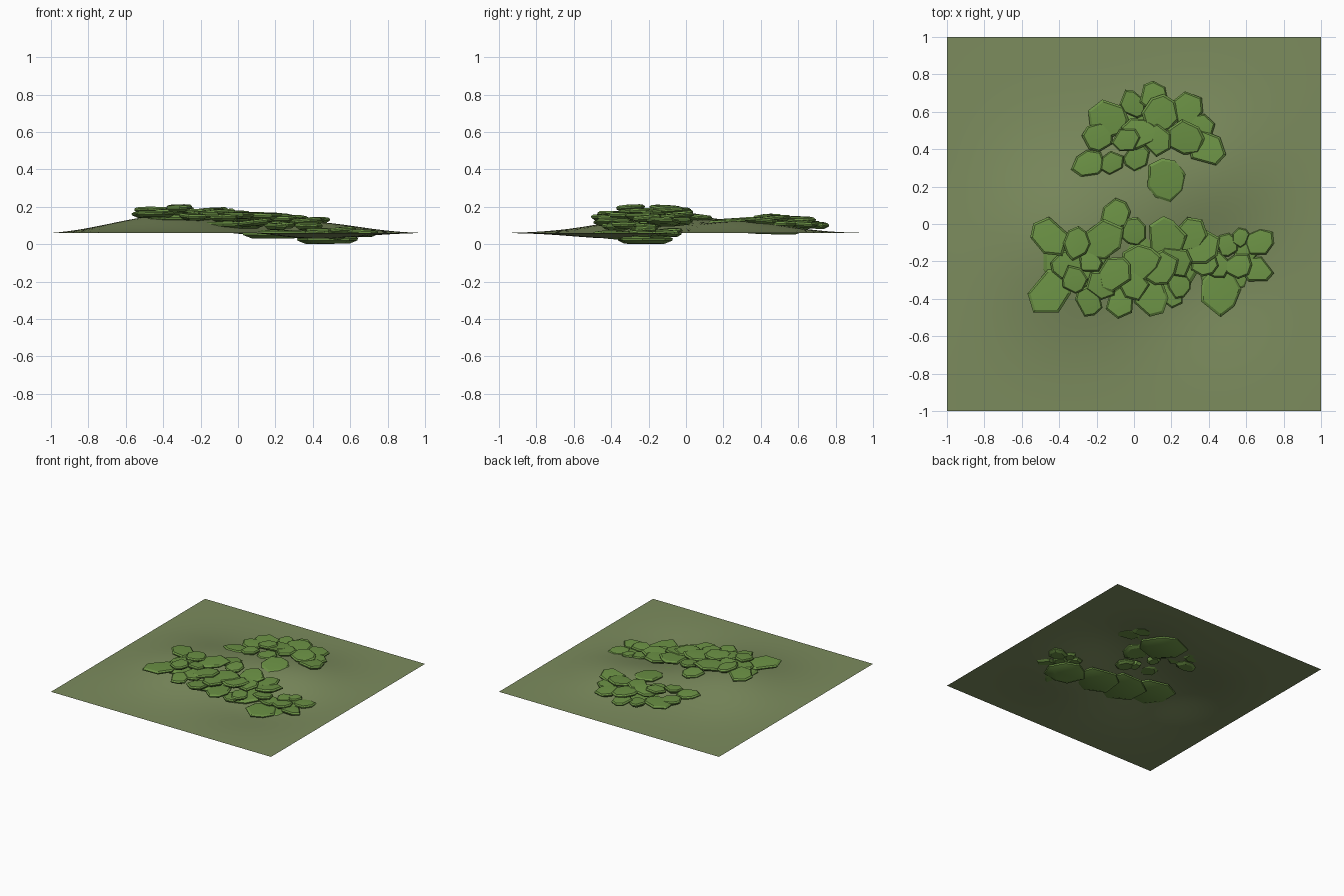
import bpy, bmesh, math, random
from mathutils import Matrix, Vector

if "Cube" in bpy.data.objects:
    bpy.data.objects.remove(bpy.data.objects["Cube"])

random.seed(4)


def material(name, color):
    m = bpy.data.materials.new(name)
    m.diffuse_color = (*color, 1)
    m.use_nodes = True
    m.node_tree.nodes["Principled BSDF"].inputs["Base Color"].default_value = m.diffuse_color
    return m


GROUND = material("ground_green", (0.20, 0.26, 0.11))
LEAF = material("leaf_green", (0.15, 0.29, 0.06))


# gentle hills and a hollow that fade out to a level border
def height(x, y):
    h = 0
    for cx, cy, amp, s in ((-.45, -.1, .115, .38), (.45, .3, .08, .30), (.45, -.35, -.055, .30)):
        h += amp * math.exp(-((x - cx) ** 2 + (y - cy) ** 2) / (2 * s * s))
    return .06 + h * (1 - x * x) * (1 - y * y)


def finish(bm, name, mat, angle):
    bmesh.ops.recalc_face_normals(bm, faces=bm.faces)
    me = bpy.data.meshes.new(name)
    bm.to_mesh(me)
    bm.free()
    ob = bpy.data.objects.new(name, me)
    bpy.context.collection.objects.link(ob)
    me.materials.append(mat)
    bpy.ops.object.select_all(action='DESELECT')
    ob.select_set(True)
    bpy.context.view_layer.objects.active = ob
    bpy.ops.object.shade_smooth_by_angle(angle=math.radians(angle))
    return ob


# one thick, irregular leaf pad built from stacked polygon rings
def add_leaf(bm, x, y, r, z, direction, tilt=.10, thick=.036, stretch=1.12):
    n = random.choice((6, 7, 7, 8))
    outline = []
    for i in range(n):
        a = 2 * math.pi * (i + random.uniform(-.22, .22)) / n
        k = r * random.uniform(.92, 1.14)
        outline.append(Vector((math.cos(a) * k * stretch, math.sin(a) * k * .95, 0)))
    mat = (Matrix.Translation((x, y, z)) @ Matrix.Rotation(direction, 4, 'Z')
           @ Matrix.Rotation(random.uniform(-tilt, tilt), 4, 'Y')
           @ Matrix.Rotation(random.uniform(-tilt, tilt), 4, 'X'))
    rings = []
    for scale, dz in ((.72, -.5), (.98, -.12), (1, .12), (.88, .38)):
        rings.append([bm.verts.new(mat @ Vector((p.x * scale, p.y * scale, dz * thick)))
                      for p in outline])
    for lo, hi in zip(rings, rings[1:]):
        for i in range(n):
            j = (i + 1) % n
            bm.faces.new((lo[i], lo[j], hi[j], hi[i]))
    bm.faces.new(rings[0][::-1])
    # slightly domed top
    top = bm.verts.new(mat @ Vector((0, 0, .5 * thick)))
    for i in range(n):
        bm.faces.new((rings[-1][i], rings[-1][(i + 1) % n], top))


def clump(name, centre, base_r, base_z, leaves):
    bm = bmesh.new()
    # root pad that pokes through the underside of the ground
    add_leaf(bm, *centre, base_r, base_z, 0, tilt=.02, thick=.045, stretch=1)
    for x, y, r, z in leaves:
        add_leaf(bm, x, y, r, z - .015, math.atan2(y - centre[1], x - centre[0]))
    return finish(bm, name, LEAF, 25)


# ground sheet
bm = bmesh.new()
bmesh.ops.create_grid(bm, x_segments=40, y_segments=40, size=1)
for v in bm.verts:
    v.co.z = height(v.co.x, v.co.y)
finish(bm, "ground_patch", GROUND, 40)

# leaf clumps: x, y, radius, height of each leaf
clump("back_clump", (.11, .46), .18, .078, [
    (.11, .68, .08, .12), (.28, .62, .09, .125), (.14, .59, .10, .145), (.35, .52, .08, .125),
    (.39, .40, .10, .14), (.27, .46, .10, .15), (.17, .24, .11, .135), (.12, .45, .08, .155),
    (.03, .49, .09, .15), (-.04, .45, .07, .16), (-.13, .56, .10, .12), (-.01, .64, .07, .12),
    (-.19, .47, .08, .12), (-.24, .32, .08, .125), (-.12, .33, .06, .14), (.01, .36, .07, .125),
    (.02, .25, .05, .11), (.14, .07, .07, .105), (.08, .11, .045, .105)])

clump("left_clump", (-.32, -.2), .18, .138, [
    (-.46, -.07, .10, .195), (-.45, -.36, .12, .175), (-.31, -.10, .08, .205),
    (-.36, -.22, .08, .19), (-.32, -.30, .07, .21), (-.24, -.20, .07, .185),
    (-.17, -.08, .11, .19), (-.10, .05, .08, .16), (-.24, -.41, .08, .165), (-.17, -.33, .08, .175)])

clump("middle_left_clump", (-.06, -.22), .19, .10, [
    (-.10, -.26, .09, .185), (-.07, -.42, .08, .155), (0, -.33, .08, .17),
    (0, -.04, .07, .175), (.03, -.20, .10, .17), (.08, -.38, .10, .13)])

clump("middle_right_clump", (.2, -.2), .18, .055, [
    (.17, -.08, .11, .16), (.14, -.24, .09, .165), (.22, -.20, .09, .155), (.20, -.37, .07, .11),
    (.24, -.32, .07, .12), (.30, -.06, .09, .135), (.36, -.12, .10, .135), (.38, -.21, .07, .11)])

clump("right_clump", (.48, -.23), .15, .025, [
    (.44, -.22, .07, .085), (.46, -.36, .11, .065), (.57, -.07, .05, .085), (.56, -.22, .07, .09),
    (.65, -.24, .08, .075), (.67, -.10, .075, .075), (.60, -.15, .06, .07), (.50, -.11, .06, .08)])
